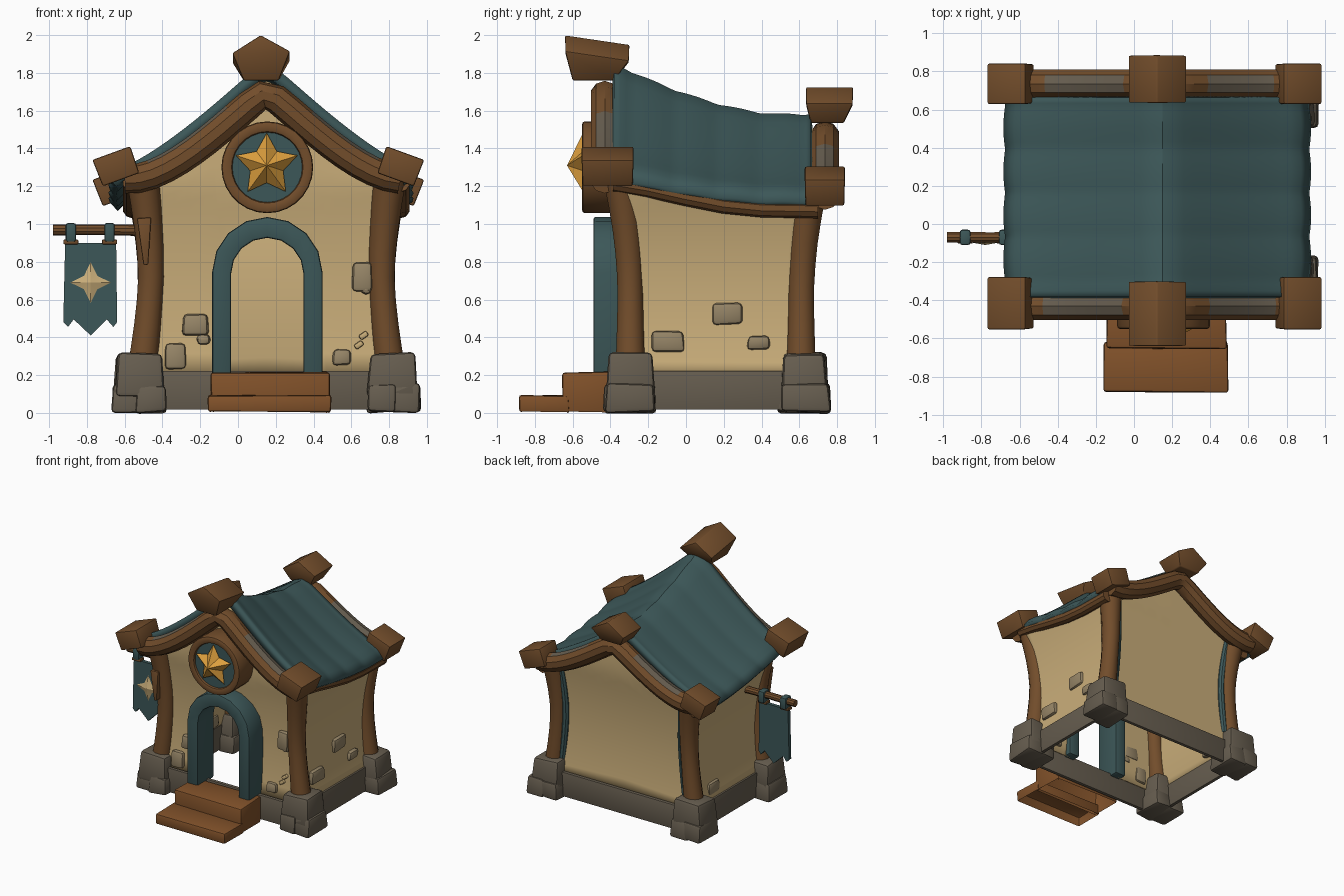
import bpy, bmesh, math, random
from mathutils import Vector, Matrix

if "Cube" in bpy.data.objects:
    bpy.data.objects.remove(bpy.data.objects["Cube"])

random.seed(4)
CX = 0.15                                   # house centre line


def mat(name, r, g, b):
    m = bpy.data.materials.new(name)
    m.diffuse_color = [((c / 255 + .055) / 1.055) ** 2.4 for c in (r, g, b)] + [1]
    m.use_nodes = True
    m.node_tree.nodes["Principled BSDF"].inputs["Base Color"].default_value = m.diffuse_color
    return m


WOOD = mat("brown_wood", 114, 77, 43)
STEP = mat("step_wood", 130, 82, 42)
STONE = mat("grey_stone", 102, 93, 79)
ROCK = mat("wall_rock", 150, 133, 103)
TEAL = mat("teal_cloth", 60, 87, 88)
CREAM = mat("cream_plaster", 202, 174, 122)
GOLD = mat("gold", 222, 160, 62)


def make(name, verts, faces, material, bevel=0.0, thick=0.0, hollow=False):
    bm = bmesh.new()
    vs = [bm.verts.new(v) for v in verts]
    for f in faces:
        bm.faces.new([vs[i] for i in f])
    bmesh.ops.recalc_face_normals(bm, faces=bm.faces)
    if bevel:
        edges = [e for e in bm.edges if e.calc_face_angle(0) > .4]
        bmesh.ops.bevel(bm, geom=edges, offset=bevel, segments=2, profile=.5, affect='EDGES')
    if hollow:
        low = [f for f in bm.faces if f.normal.z < -.9]
        bmesh.ops.delete(bm, geom=low, context='FACES')
    me = bpy.data.meshes.new(name)
    bm.to_mesh(me)
    bm.free()
    me.materials.append(material)
    ob = bpy.data.objects.new(name, me)
    bpy.context.collection.objects.link(ob)
    if thick:
        s = ob.modifiers.new("thickness", 'SOLIDIFY')
        s.thickness, s.offset = thick, 0
    return ob


def block(name, c, size, material, taper=1.0, rot=(0, 0, 0), bevel=.012, jitter=0.0, hollow=False):
    m = Matrix.Translation(c)
    for a, ax in zip(rot, 'XYZ'):
        m = m @ Matrix.Rotation(math.radians(a), 4, ax)
    vs = []
    for z in (-.5, .5):
        k = taper if z > 0 else 1
        for x, y in ((-.5, -.5), (.5, -.5), (.5, .5), (-.5, .5)):
            j = Vector([random.uniform(-jitter, jitter) for _ in range(3)])
            vs.append(m @ (Vector((x * k * size[0], y * k * size[1], z * size[2])) + j))
    return make(name, vs, [(0, 1, 2, 3), (4, 5, 6, 7)] +
                [(i, (i + 1) % 4, (i + 1) % 4 + 4, i + 4) for i in range(4)], material, bevel, hollow=hollow)


def prism(name, outline, y0, y1, material, bevel=0.0):
    n = len(outline)
    return make(name, [(x, y, z) for y in (y0, y1) for x, z in outline],
                [tuple(range(n)), tuple(range(n, 2 * n))] +
                [(i, (i + 1) % n, (i + 1) % n + n, i + n) for i in range(n)], material, bevel)


def band(name, outer, inner, y0, y1, material, closed, bevel):
    n = len(outer)
    vs = [(x, y, z) for (a, b) in zip(outer, inner)
          for (x, z), y in ((a, y0), (a, y1), (b, y1), (b, y0))]
    fs = [(i * 4 + k, i * 4 + (k + 1) % 4, (i + 1) % n * 4 + (k + 1) % 4, (i + 1) % n * 4 + k)
          for i in range(n if closed else n - 1) for k in range(4)]
    if not closed:
        fs += [(0, 1, 2, 3), tuple(range(4 * n - 4, 4 * n))]
    return make(name, vs, fs, material, bevel)


def tube(name, pts, radii, material, side, sides=10):
    pts, vs, n = [Vector(p) for p in pts], [], len(pts)
    for i, p in enumerate(pts):
        t = (pts[min(i + 1, n - 1)] - pts[max(i - 1, 0)]).normalized()
        a = Vector(side)
        b = t.cross(a).normalized()
        a = b.cross(t)
        for k in range(sides):
            w = 2 * math.pi * (k + .5) / sides
            vs.append(p + radii[i] * (a * math.cos(w) + b * math.sin(w)))
    fs = [(i * sides + k, i * sides + (k + 1) % sides, (i + 1) * sides + (k + 1) % sides, (i + 1) * sides + k)
          for i in range(n - 1) for k in range(sides)]
    return make(name, vs, fs + [tuple(range(sides)), tuple(range((n - 1) * sides, n * sides))], material)


def grid(name, f, us, vs, material, thick):
    m = len(vs)
    return make(name, [f(u, v) for u in us for v in vs],
                [(i * m + j, i * m + j + 1, (i + 1) * m + j + 1, (i + 1) * m + j)
                 for i in range(len(us) - 1) for j in range(m - 1)], material, thick=thick)


def lin(a, b, n):
    return [a + (b - a) * i / n for i in range(n + 1)]


def circle(cx, cz, r, angles):
    return [(cx + r * math.cos(a), cz + r * math.sin(a)) for a in angles]


def star(name, cx, cz, n, ro, ri, y0, y1, material):
    ring = [(cx + (ri if i % 2 else ro) * math.sin(math.pi * i / n), y0,
             cz + (ri if i % 2 else ro) * math.cos(math.pi * i / n)) for i in range(2 * n)]
    k = 2 * n
    return make(name, ring + [(cx, y1, cz)], [(i, (i + 1) % k, k) for i in range(k)] + [tuple(range(k))], material)


# Roof: ridge and eaves both sag towards the back
def roof_z(x, y):
    t = min(max((y + .36) / .85, 0), 1)
    f = 1 - (1 - t) ** 1.6
    u = min(max(math.hypot(x - CX, .04) - .02, 0) / .75, 1)
    return 1.29 - .12 * f + (.56 - .14 * f) * (1 - u) ** 1.28


def roof_pt(s, y):
    fold = .01 * math.sin((((y + .3) / .23) % 1) * math.pi)
    x = CX - .03 * abs(s) + s * (.775 + fold)
    return (x, y, roof_z(x, y) + fold - .03 - .05 * max(0, abs(s) - .93) / .07)


grid("roof", roof_pt, lin(-1, 1, 32), lin(-.385, .665, 36), TEAL, .06)


# Walls: bowed inwards, topped by the roof curve, with an arched doorway
def bow(z):
    return min(((z - .6) / .6) ** 2, 1)


def wall_front(s, v):
    lo, mid = .2, 1.0
    if abs(s) < .37:
        lo = .74 + math.sqrt(max(.24 ** 2 - (s * .645) ** 2, 0))
    top = roof_z(CX + s * .7, -.35) - .07
    z = lo + (mid - lo) * v / .5 if v <= .5 else mid + (top - mid) * (v - .5) / .5
    return (CX + s * (.63 + .1 * bow(z)), -.30 - .06 * bow(z), z)


def wall_back(s, v):
    z = .2 + v * (roof_z(CX + s * .7, .65) - .27)
    return (CX + s * (.63 + .1 * bow(z)), .61 + .06 * bow(z), z)


door_cols = lin(-1, -.371, 6) + lin(-.369, .369, 14) + lin(.371, 1, 6)
grid("front_wall", wall_front, door_cols, lin(0, 1, 14), CREAM, .01)
grid("back_wall", wall_back, lin(-1, 1, 20), lin(0, 1, 14), CREAM, .01)
for side, d in (("left", -1), ("right", 1)):
    def wall_side(t, v, d=d):
        z = .2 + v * (roof_z(CX + d * .7, -.35 + t) - .27)
        return (CX + d * (.63 + .1 * bow(z)), -.30 - .06 * bow(z) + t * (.91 + .12 * bow(z)), z)
    grid(side + "_wall", wall_side, lin(0, 1, 12), lin(0, 1, 14), CREAM, .01)
    # Foundation and eave beam on each side
    block(side + "_foundation", (CX + d * .675, .16, .12), (.03, 1.0, .205), STONE, bevel=.005)
    tube(side + "_eave_beam", [(CX + d * .71, y, z) for y, z in
         ((-.38, 1.22), (-.2, 1.19), (0, 1.145), (.2, 1.105), (.4, 1.085), (.7, 1.08))], [.05] * 6, WOOD, (1, 0, 0))
    # Corner posts with rough stone feet
    for end, y in (("front", -.295), ("back", .61)):
        e = -1 if end == "front" else 1
        pts = [(CX + d * (.61 + .045 * abs((z - .75) / .5) ** 1.5), y + e * .05 * max(0, (z - .6) / .6) ** 2, z)
               for z in lin(.2, 1.24 if e < 0 else 1.14, 8)]
        tube(f"{end}_{side}_post", pts, [.08, .077, .073, .07, .07, .073, .077, .083, .088], WOOD, (1, 0, 0), 12)
        if e > 0:
            tube(f"{side}_post_trim", [(p[0] - d * .065, p[1] + .005, p[2]) for p in pts[1:]], [.034] * 8, TEAL, (1, 0, 0))
        fx, fy = CX + d * .67, y + .008 + .01 * e
        block(f"{end}_{side}_foot_upper", (fx - .005, fy, .2), (.265, .255, .23), STONE, .88, bevel=.025, jitter=.01)
        block(f"{end}_{side}_foot_outer", (fx + d * .065, fy + .005, .08), (.16, .265, .155), STONE, .92, bevel=.022, jitter=.008)
        block(f"{end}_{side}_foot_inner", (fx - d * .06, fy - .005, .075), (.16, .28, .145), STONE, .92, bevel=.022, jitter=.008)
        # Carved rafter end
        bz = 1.305 if e < 0 else 1.2
        by = -.415 if e < 0 else .735
        block(f"{end}_{side}_rafter_end", (CX + d * .71 + (-.085 if d < 0 else 0), by, bz),
              (.205, .265 if e < 0 else .205, .15), WOOD, 1.04, (0, d * 20, 0), .01)
for end, y in (("front", -.355), ("back", .655)):
    block(end + "_foundation", (CX, y, .12), (1.3, .03, .205), STONE, bevel=.005)

# Gable rafters with weathered grey tops, and ridge caps
for end, y, ry, drop in (("front", -.43, -.36, .145), ("back", .735, .66, .105)):
    xs = lin(-.6, .86, 20)
    pts = [(x, y, roof_z(x, ry) - drop + .09 * min(abs(x - CX) / .75, 1) ** 4) for x in xs]
    r = tube(end + "_gable_rafter", pts, [.078] * 21, WOOD, (0, 1, 0), 10)
    r.data.materials.append(STONE)
    for p in r.data.polygons:
        if p.normal.z > .4 and abs(p.normal.y) < .65 and .22 < abs(p.center.x - CX) < .6:
            p.material_index = 1
# (name, y and z of: front top, back top, bottom front, bottom back)
for end, y0, y1, top, h, inset, drop in (("front", -.64, -.30, 2.0, .24, .08, .05), ("back", .635, .885, 1.725, .19, .05, 0)):
    cap = [(.12, top), (.275, top - .085), (.215, top - h), (.03, top - h), (-.03, top - .095)]
    vs = []
    for y in (y0, y1):
        for x, z in cap:
            low = z < top - .15
            vs.append((x, y + (0 if not low else inset * .5 if y == y0 else -inset), z - (drop if y == y1 and not low else 0)))
    make(end + "_ridge_cap", vs, [tuple(range(5)), tuple(range(5, 10))] +
         [(i, (i + 1) % 5, (i + 1) % 5 + 5, i + 5) for i in range(5)], WOOD, .008)

# Round star emblem
full = lin(0, 2 * math.pi, 28)[:-1]
band("emblem_ring", circle(.155, 1.3, .243, full), circle(.155, 1.3, .185, full), -.55, -.34, WOOD, True, .015)
prism("emblem_disc", circle(.155, 1.3, .195, full), -.53, -.36, TEAL)
star("emblem_star", .152, 1.31, 5, .172, .092, -.545, -.63, GOLD)

# Arched door frame and steps
half = lin(0, math.pi, 8)
band("door_frame", [(.447, .2)] + circle(.155, .745, .292, half) + [(-.137, .2)],
     [(.347, .2)] + circle(.155, .735, .192, half) + [(-.037, .2)], -.49, -.27, TEAL, False, .012)
block("upper_step", (.17, -.515, .11), (.625, .275, .215), STEP, bevel=.014, jitter=.005, hollow=True)
block("lower_step", (.168, -.75, .047), (.652, .262, .092), STEP, bevel=.014, jitter=.004, hollow=True)

# Rocks showing through the plaster
for i, (x, z, w, h) in enumerate(((-.225, .465, .14, .12), (-.18, .39, .07, .05), (-.33, .3, .115, .135),
                                  (.66, .72, .11, .15), (.68, .65, .06, .05), (.55, .295, .1, .08))):
    block(f"front_rock_{i}", (x, -.325, z), (w, .06, h), ROCK, .93, bevel=.022, jitter=.006)
for i, (x, z) in enumerate(((.64, .36), (.665, .41))):
    block(f"plaster_chip_{i}", (x, -.318, z), (.05, .04, .03), CREAM, rot=(0, -35, 0), bevel=.01)
for i, (x, y, z, w, h) in enumerate(((.8, -.095, .38, .175, .11), (.785, .22, .525, .165, .115),
                                     (.8, .385, .37, .115, .07), (-.5, .36, .3, .15, .1))):
    block(f"side_rock_{i}", (x, y, z), (.06, w, h), ROCK, .93, bevel=.022, jitter=.006)

# Banner on its pole, and the wedge on the front post
tube("banner_pole", [(-.98, -.07, .968), (-.75, -.07, .97), (-.45, -.07, .965)], [.029, .028, .03], WOOD, (0, 1, 0))
for i, x in enumerate((-.885, -.68)):
    block(f"banner_loop_{i}", (x, -.07, .955), (.055, .08, .1), TEAL, bevel=.012)
    block(f"banner_clip_{i}", (x, -.075, .905), (.08, .055, .025), WOOD, bevel=.006)
prism("banner", [(-.915, .9), (-.645, .9), (-.64, .48), (-.66, .455), (-.695, .495), (-.78, .41),
                 (-.87, .495), (-.9, .455), (-.925, .48)], -.09, -.06, TEAL)
star("banner_star", -.78, .69, 4, .108, .05, -.0905, -.11, CREAM)
prism("post_wedge", [(-.535, 1.03), (-.46, 1.035), (-.475, .785), (-.5, .78)], -.415, -.33, WOOD, .008)

# Smooth shading with sharp edges kept
for ob in bpy.context.collection.objects:
    ob.select_set(True)
    bpy.context.view_layer.objects.active = ob
bpy.ops.object.shade_smooth_by_angle(angle=math.radians(35))
